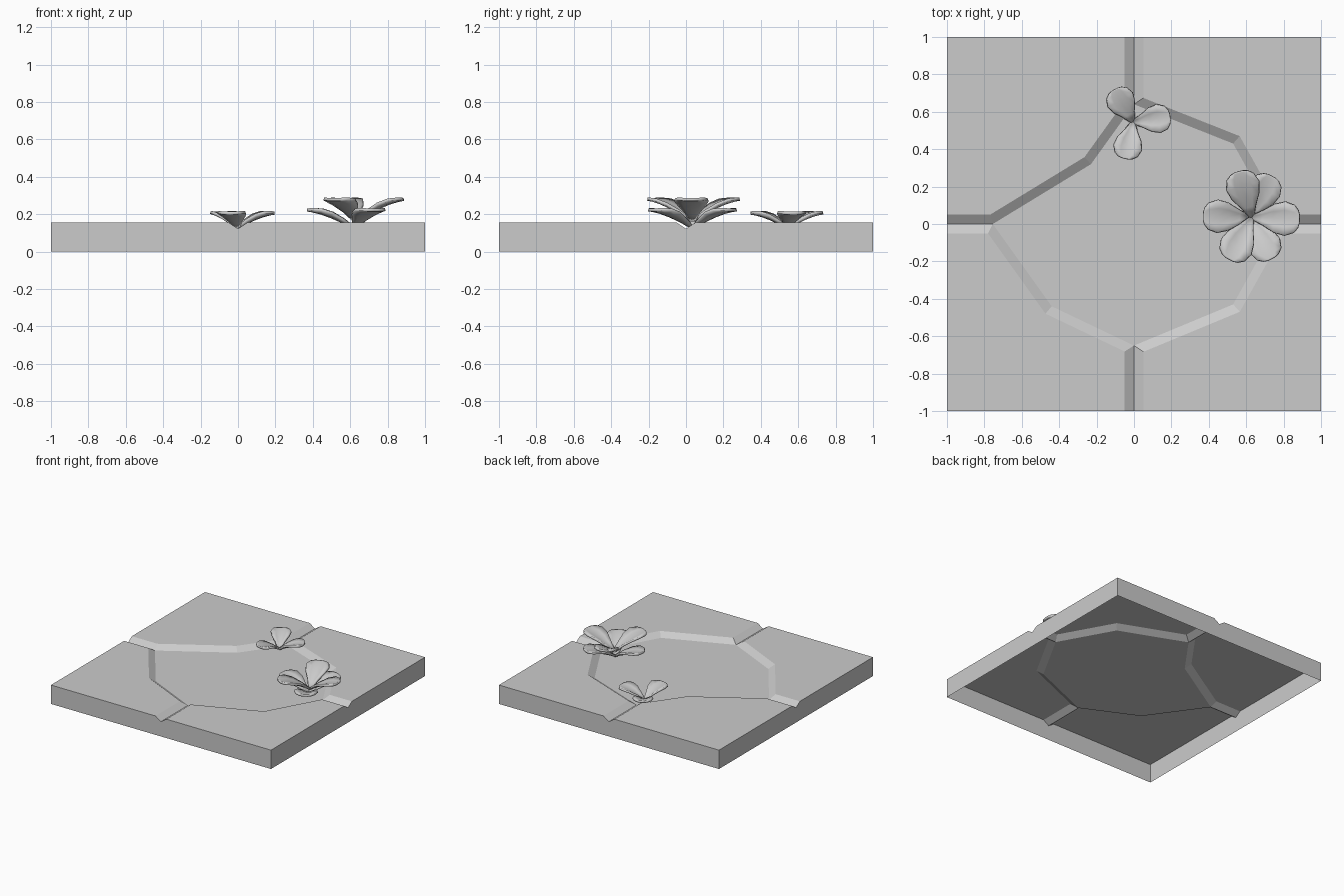
import bpy, bmesh
from math import sin, cos, pi, radians
from mathutils import Vector

if "Cube" in bpy.data.objects:
    bpy.data.objects.remove(bpy.data.objects["Cube"])

TOP, FLOOR, W = 0.155, 0.122, 0.05


def make_object(name, bm):
    mesh = bpy.data.meshes.new(name)
    bm.to_mesh(mesh)
    bm.free()
    ob = bpy.data.objects.new(name, mesh)
    bpy.context.collection.objects.link(ob)
    return ob


def offset_path(path, corner, width):
    """Mitred offset of a path towards the tile corner."""
    normals = []
    for p, q in zip(path, path[1:]):
        d = (q - p).normalized()
        n = Vector((-d.y, d.x))
        normals.append(n if n.dot(corner - (p + q) / 2) > 0 else -n)
    normals = [normals[0]] + normals + [normals[-1]]
    return [p + (a + b) * width / (1 + a.dot(b))
            for p, a, b in zip(path, normals, normals[1:])]


# Floor tile: four raised corners, sloped rims, V channels, open underneath
left, right = Vector((-0.755, 0)), Vector((0.77, 0))
back, front = Vector((0, 0.64)), Vector((0, -0.65))
bends = {(-1, 1): (-0.23, 0.32), (1, 1): (0.53, 0.43),
         (1, -1): (0.53, -0.43), (-1, -1): (-0.44, -0.44)}
bm = bmesh.new()


def face(points):
    bm.faces.new([bm.verts.new(p) for p in points])


for (sx, sy), bend in bends.items():
    corner = Vector((sx, sy))
    path = [Vector((sx, 0)), left if sx < 0 else right, Vector(bend),
            back if sy > 0 else front, Vector((0, sy))]
    rim = offset_path(path, corner, W)
    low = [(p.x, p.y, FLOOR) for p in path]
    high = [(p.x, p.y, TOP) for p in rim]
    face(high + [(sx, sy, TOP)])
    for i in range(4):
        face([low[i], low[i + 1], high[i + 1], high[i]])
    # outer walls of this quarter, notched at the channels
    for lo, hi in ((low[0], high[0]), (low[-1], high[-1])):
        face([(sx, sy, 0), (lo[0], lo[1], 0), lo, hi, (sx, sy, TOP)])

ring = [left, bends[-1, -1], front, bends[1, -1], right, bends[1, 1], back, bends[-1, 1]]
face([(p[0], p[1], FLOOR) for p in ring])
bmesh.ops.remove_doubles(bm, verts=bm.verts, dist=1e-4)
bmesh.ops.recalc_face_normals(bm, faces=bm.faces)
bm.faces.ensure_lookup_table()
bm.normal_update()
if bm.faces[-1].normal.z < 0:
    bmesh.ops.reverse_faces(bm, faces=bm.faces)
make_object("floor_tile", bm)

# Petal outline: distance along the petal, relative half width
OUTLINE = [(0, 0.12), (0.22, 0.42), (0.45, 0.82), (0.68, 1.0), (0.88, 0.82), (0.97, 0.52), (1, 0.25)]


def petal(name, base, angle, length, half, rise, thick=0.016):
    """Cupped spoon-shaped petal growing outward from base."""
    bm = bmesh.new()
    a = radians(angle)
    rows = []
    for t, w in OUTLINE:
        row = []
        for s in (-1, -0.5, 0, 0.5, 1):
            r, side = t * length, s * w * half
            z = rise * sin(t * pi * 0.42) / sin(pi * 0.42) + 0.022 * s * s * sin(pi * t)
            row.append(bm.verts.new((base[0] + r * cos(a) - side * sin(a),
                                     base[1] + r * sin(a) + side * cos(a),
                                     base[2] + z)))
        rows.append(row)
    for r0, r1 in zip(rows, rows[1:]):
        for i in range(4):
            bm.faces.new([r0[i], r1[i], r1[i + 1], r0[i + 1]])
    ob = make_object(name, bm)
    mod = ob.modifiers.new("thickness", "SOLIDIFY")
    mod.thickness, mod.offset = thick, -1
    bpy.ops.object.select_all(action="DESELECT")
    ob.select_set(True)
    bpy.context.view_layer.objects.active = ob
    bpy.ops.object.shade_smooth_by_angle(angle=radians(40))


# Small flower: one layer of three petals
for i, ang in enumerate((120, 8, 258)):
    petal(f"small_flower_petal_{i + 1}", (-0.005, 0.545, 0.138), ang, 0.2, 0.073, 0.075)

# Large flower: lower and upper layers of three petals
for i, ang in enumerate((178, 62, 298)):
    petal(f"large_flower_lower_petal_{i + 1}", (0.62, 0.035, 0.138), ang, 0.25, 0.085, 0.092)
for i, ang in enumerate((106, 358, 242)):
    petal(f"large_flower_upper_petal_{i + 1}", (0.63, 0.035, 0.175), ang, 0.255, 0.088, 0.112)
